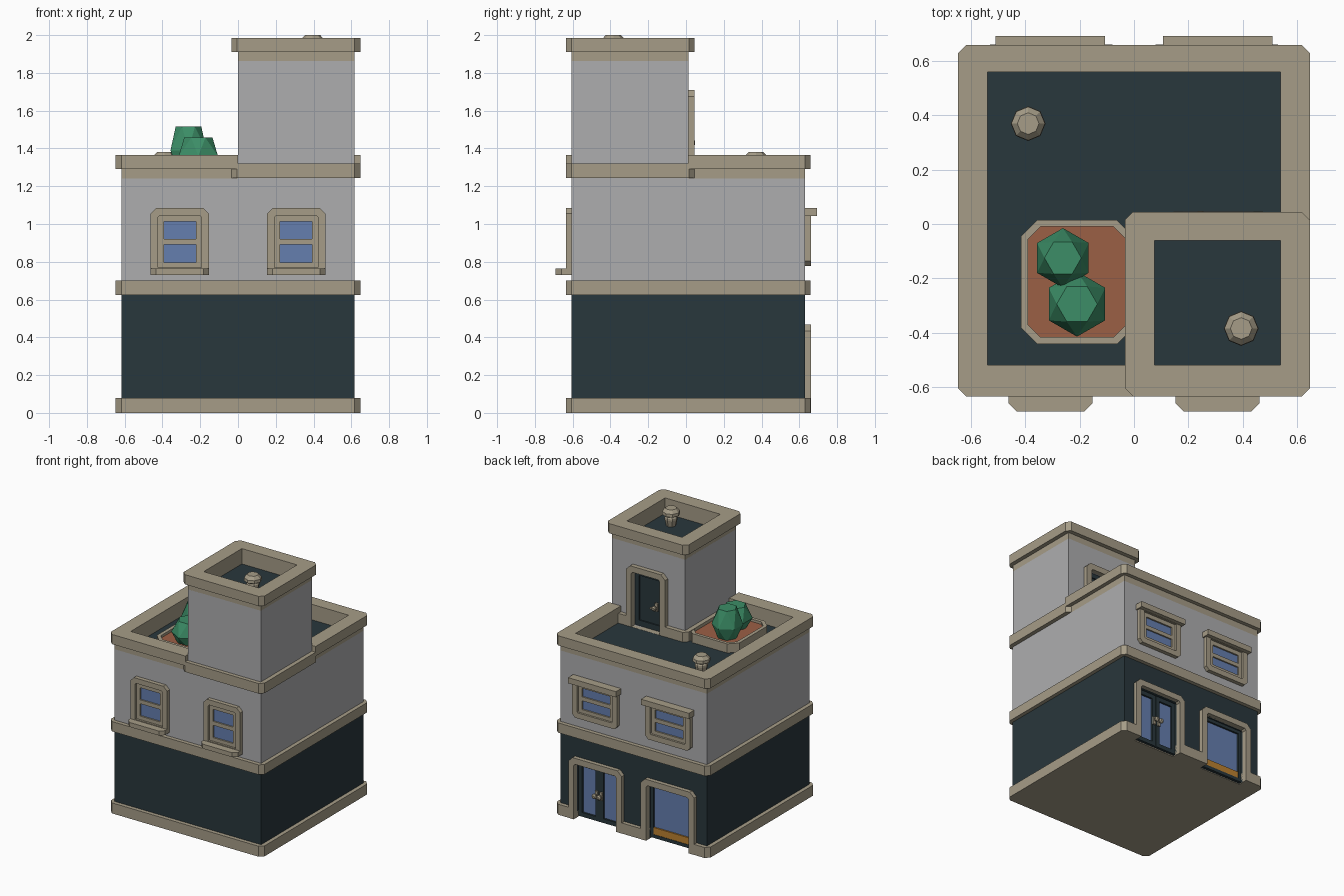
import bpy, bmesh, math
from mathutils import Vector, Matrix

if "Cube" in bpy.data.objects:
    bpy.data.objects.remove(bpy.data.objects["Cube"])


def material(name, rgb):
    m = bpy.data.materials.new(name)
    m.diffuse_color = (*rgb, 1)
    m.use_nodes = True
    m.node_tree.nodes["Principled BSDF"].inputs["Base Color"].default_value = m.diffuse_color
    return m


STONE = material("stone", (0.38, 0.335, 0.245))
DARK = material("dark_teal", (0.022, 0.038, 0.045))
WALL = material("wall_grey", (0.42, 0.42, 0.43))
GLASS = material("glass_blue", (0.13, 0.21, 0.43))
SOIL = material("terracotta", (0.33, 0.115, 0.06))
LEAF = material("leaf_green", (0.045, 0.27, 0.135))
ORANGE = material("orange", (0.5, 0.22, 0.03))


def finish(name, bm, mat):
    bmesh.ops.remove_doubles(bm, verts=bm.verts, dist=1e-5)
    bmesh.ops.recalc_face_normals(bm, faces=bm.faces)
    me = bpy.data.meshes.new(name)
    bm.to_mesh(me)
    bm.free()
    if mat:
        me.materials.append(mat)
    ob = bpy.data.objects.new(name, me)
    bpy.context.collection.objects.link(ob)
    return ob


def prism(name, pts, a, b, mat, axis="z", hole=None):
    """Extrude a profile from a to b; hole is a loop with the same point count."""
    bm = bmesh.new()

    def loop(points, t):
        return [bm.verts.new((u, v, t) if axis == "z" else (u, t, v)) for u, v in points]

    def bridge(p, q):
        n = len(p)
        for i in range(n):
            j = (i + 1) % n
            bm.faces.new((p[i], p[j], q[j], q[i]))

    lo, hi = loop(pts, a), loop(pts, b)
    bridge(lo, hi)
    if hole:
        hlo, hhi = loop(hole, a), loop(hole, b)
        bridge(hlo, hhi)
        bridge(lo, hlo)
        bridge(hi, hhi)
    else:
        bm.faces.new(lo)
        bm.faces.new(hi)
    return finish(name, bm, mat)


def rect(x0, x1, y0, y1, lo=0.0, hi=None):
    """Rectangle with chamfers: lo at the lower corners, hi at the upper."""
    hi = lo if hi is None else hi
    return [(x0 + lo, y0), (x1 - lo, y0), (x1, y0 + lo), (x1, y1 - hi),
            (x1 - hi, y1), (x0 + hi, y1), (x0, y1 - hi), (x0, y0 + lo)]


def box(name, x0, x1, y0, y1, z0, z1, mat):
    return prism(name, [(x0, y0), (x1, y0), (x1, y1), (x0, y1)], z0, z1, mat)


def lathe(name, loc, profile, sides, mat, twist=0.0):
    bm = bmesh.new()
    rings = []
    for k, (r, z) in enumerate(profile):
        ang = [2 * math.pi * (i + k * twist) / sides for i in range(sides)]
        rings.append([bm.verts.new((loc[0] + r * math.cos(t), loc[1] + r * math.sin(t), loc[2] + z)) for t in ang])
    for p, q in zip(rings, rings[1:]):
        for i in range(sides):
            j = (i + 1) % sides
            if twist:
                bm.faces.new((p[i], p[j], q[i]))
                bm.faces.new((p[j], q[j], q[i]))
            else:
                bm.faces.new((p[i], p[j], q[j], q[i]))
    bm.faces.new(rings[0])
    bm.faces.new(rings[-1])
    return finish(name, bm, mat)


def cut(obs, *dims):
    c = box("opening_cutter", *dims, None)
    c.hide_render = True
    for ob in obs:
        m = ob.modifiers.new("opening", "BOOLEAN")
        m.operation, m.solver, m.object = "DIFFERENCE", "EXACT", c
        bpy.context.view_layer.objects.active = ob
        bpy.ops.object.modifier_apply(modifier=m.name)
    bpy.data.objects.remove(c)


def arch(name, x, w, z0, h, t, y0, y1):
    """Door surround, open at the bottom."""
    def side(w, h, c):
        return [(x - w, z0), (x - w, h - c), (x - w + c, h), (x + w - c, h), (x + w, h - c), (x + w, z0)]
    prism(name, side(w, h, 0.035) + side(w - t, h - t, 0.012)[::-1], y0, y1, STONE, "y")


# Walls and trim bands
OUT = rect(-0.648, 0.648, -0.635, 0.66, 0.03)
base = prism("base_band", OUT, 0, 0.08, STONE)
ground = box("ground_floor_wall", -0.618, 0.618, -0.605, 0.63, 0.005, 0.64, DARK)
prism("middle_band", OUT, 0.625, 0.70, STONE)
box("upper_floor_wall", -0.618, 0.618, -0.605, 0.63, 0.69, 1.24, WALL)
box("roof_floor", -0.6, 0.6, -0.59, 0.615, 1.238, 1.246, DARK)


# Main parapet, interrupted by the tower
def parapet(name, x, y0, y1, c, z0, z1):
    prism(name, [(0, y0), (-x + c, y0), (-x, y0 + c), (-x, y1 - c), (-x + c, y1), (x - c, y1), (x, y1 - c),
                 (x, 0.01), (0.54, 0.01), (0.54, 0.56), (-0.54, 0.56), (-0.54, -0.52), (0, -0.52)], z0, z1, STONE)


parapet("parapet_lower", 0.618, -0.605, 0.63, 0.001, 1.24, 1.29)
parapet("parapet_cap", 0.648, -0.635, 0.66, 0.03, 1.29, 1.364)

# Tower
tower = box("tower_wall", 0, 0.616, -0.605, 0.012, 1.24, 1.862, WALL)
TOUT = rect(-0.034, 0.648, -0.635, 0.045, 0.03)
THOLE = rect(0.075, 0.54, -0.52, -0.06)
tband = prism("tower_base_band", TOUT, 1.243, 1.32, STONE)
prism("tower_parapet_lower", rect(0, 0.616, -0.605, 0.012), 1.858, 1.91, STONE, hole=THOLE)
prism("tower_parapet_cap", TOUT, 1.91, 1.984, STONE, hole=THOLE)
box("tower_roof_floor", 0.05, 0.56, -0.55, -0.03, 1.86, 1.867, DARK)

# Openings
for x in (-0.305, 0.305):
    cut((base, ground), x - 0.18, x + 0.18, 0.585, 0.75, -0.02, 0.422)
    arch("shop_surround", x, 0.225, 0, 0.468, 0.046, 0.62, 0.661)
cut((tower, tband), 0.19, 0.43, -0.025, 0.1, 1.247, 1.665)
arch("tower_door_surround", 0.31, 0.165, 1.245, 1.71, 0.045, 0.005, 0.046)


def handle(name, x, y, z):
    box(name + "_plate", x - 0.011, x + 0.011, y - 0.004, y + 0.012, z - 0.03, z + 0.03, STONE)
    lathe(name + "_knob", (0, 0, 0), [(0.008, 0), (0.008, 0.012), (0.019, 0.018), (0.019, 0.03), (0.01, 0.038)],
          8, STONE).matrix_world = Matrix.Translation((x, y + 0.01, z)) @ Matrix.Rotation(-math.pi / 2, 4, "X")


def pane(name, x, w, z0, z1, border, y, mat=DARK):
    """Framed glass facing the back."""
    prism(name + "_frame", rect(x - w, x + w, z0, z1), y, y + 0.02, mat, "y",
          hole=rect(x - w + border, x + w - border, z0 + border, z1 - border))
    box(name + "_glass", x - w + 0.005, x + w - 0.005, y + 0.001, y + 0.006, z0 + 0.005, z1 - 0.005, GLASS)


# Double shop door, shop window, tower door
for s in (-1, 1):
    pane("shop_door_leaf", 0.305 + s * 0.09, 0.088, 0.008, 0.422, 0.032, 0.586)
    handle("shop_door_handle", 0.305 + s * 0.02, 0.606, 0.21)
pane("shop_window", -0.305, 0.18, 0.008, 0.422, 0.025, 0.586)
box("shop_window_display", -0.46, -0.15, 0.59, 0.603, 0.033, 0.085, ORANGE)
box("tower_door", 0.19, 0.43, -0.026, -0.01, 1.246, 1.666, DARK)
prism("tower_door_rails", rect(0.19, 0.43, 1.247, 1.665), -0.012, 0.0, DARK, "y", hole=rect(0.225, 0.395, 1.29, 1.63))
handle("tower_door_handle", 0.245, 0.0, 1.43)
box("tower_door_lever", 0.228, 0.275, 0.034, 0.046, 1.424, 1.436, STONE)


# Upper floor windows
def window(name, x, y, s, w, z0, z1, t, c):
    lo, hi = c
    iw = w - t
    prism(name + "_surround", rect(x - w, x + w, z0, z1, lo, hi), y - s * 0.005, y + s * 0.031, STONE, "y",
          hole=rect(x - iw, x + iw, z0 + t, z1 - t, lo * 0.3, hi * 0.3))
    a, b = z0 + t, z1 - t
    g = iw - 0.03
    prism(name + "_sash", rect(x - iw, x + iw, a, b), y, y + s * 0.016, STONE, "y",
          hole=rect(x - g, x + g, a + 0.027, b - 0.032))
    m = (a + b) / 2
    box(name + "_bar", x - g, x + g, *sorted((y, y + s * 0.015)), m - 0.017, m + 0.013, STONE)
    box(name + "_glass", x - g - 0.005, x + g + 0.005, *sorted((y - s * 0.002, y + s * 0.004)), a + 0.02, b - 0.02, GLASS)


for x in (-0.308, 0.308):
    window("front_window", x, -0.605, -1, 0.155, 0.73, 1.085, 0.04, (0, 0.03))
    prism("front_sill", rect(x - 0.155, x + 0.155, -0.69, -0.6, 0.03, 0), 0.73, 0.764, STONE)
    window("back_window", x, 0.63, 1, 0.19, 0.778, 1.083, 0.042, (0.025, 0))
    box("back_lintel", x - 0.202, x + 0.202, 0.62, 0.693, 1.043, 1.086, STONE)

# Rooftop planter with bushes
prism("planter_rim", rect(-0.417, -0.002, -0.442, 0.014, 0.06), 1.243, 1.315, STONE,
      hole=rect(-0.39, -0.03, -0.416, -0.01, 0.045))
prism("planter_soil", rect(-0.395, -0.02, -0.42, -0.005, 0.045), 1.243, 1.296, SOIL)
lathe("bush_tall", (-0.262, -0.125, 0), [(0.065, 1.28), (0.11, 1.39), (0.068, 1.515)], 6, LEAF, 1.0 / 2)
lathe("bush_low", (-0.21, -0.295, 0), [(0.075, 1.28), (0.12, 1.36), (0.075, 1.457)], 6, LEAF, 1.0 / 2)

# Roof vents
VENT = [(0.034, 0), (0.046, 0.05), (0.046, 0.065), (0.04, 0.075), (0.064, 0.088), (0.062, 0.11), (0.04, 0.134)]
lathe("roof_vent", (-0.39, 0.37, 1.246), VENT, 8, STONE)
lathe("tower_vent", (0.395, -0.385, 1.866), VENT, 8, STONE)
